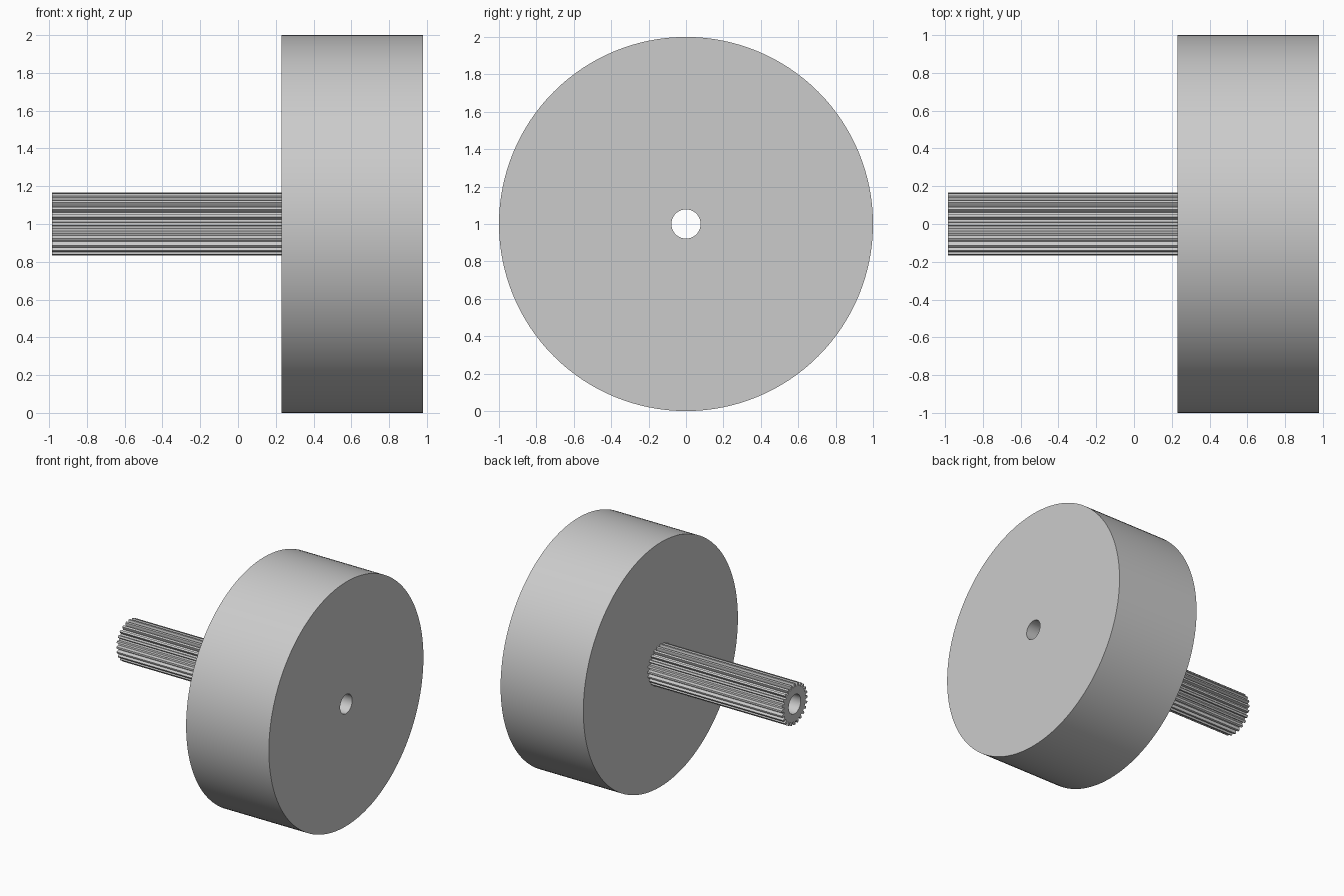
import bpy
import bmesh
from math import sin, cos, pi, radians

cube = bpy.data.objects.get("Cube")
if cube:
    bpy.data.objects.remove(cube, do_unlink=True)

BORE = 0.078
WHEEL_RADIUS = 1.0
TIP, ROOT, TEETH = 0.168, 0.142, 24
LEFT_END, WHEEL_BACK, RIGHT_END = 0.98, 0.23, -0.985

grey = bpy.data.materials.new("light grey metal")
grey.use_nodes = True
colour = (0.6, 0.6, 0.6, 1)
grey.diffuse_color = colour
grey.node_tree.nodes["Principled BSDF"].inputs["Base Color"].default_value = colour


def bored_solid(name, outline, x0, x1):
    """Sweep a polar outline (angle, radius) along x, with a round bore through it."""
    bm = bmesh.new()

    def ring(x, points):
        return [bm.verts.new((x, r * cos(a), 1 + r * sin(a))) for a, r in points]

    bore = [(a, BORE) for a, r in outline]
    loops = [ring(x0, outline), ring(x1, outline), ring(x1, bore), ring(x0, bore)]
    n = len(outline)
    for k in range(4):
        here, there = loops[k], loops[(k + 1) % 4]
        for i in range(n):
            j = (i + 1) % n
            bm.faces.new((here[i], here[j], there[j], there[i]))
    bmesh.ops.recalc_face_normals(bm, faces=bm.faces)
    mesh = bpy.data.meshes.new(name)
    bm.to_mesh(mesh)
    bm.free()
    obj = bpy.data.objects.new(name, mesh)
    bpy.context.collection.objects.link(obj)
    mesh.materials.append(grey)
    bpy.ops.object.select_all(action="DESELECT")
    obj.select_set(True)
    bpy.context.view_layer.objects.active = obj
    bpy.ops.object.shade_smooth_by_angle(angle=radians(25))
    return obj


# Solid wheel
circle = [(2 * pi * i / 128, WHEEL_RADIUS) for i in range(128)]
bored_solid("wheel", circle, WHEEL_BACK, LEFT_END)

# Splined shaft: each tooth has a narrow tip, sloping flanks and a root land
pitch = 2 * pi / TEETH
tooth = [(-0.32, ROOT), (-0.27, (ROOT + TIP) / 2), (-0.17, TIP),
         (0.17, TIP), (0.27, (ROOT + TIP) / 2), (0.32, ROOT)]
spline = [((t + f) * pitch, r) for t in range(TEETH) for f, r in tooth]
bored_solid("splined_shaft", spline, RIGHT_END, WHEEL_BACK)
